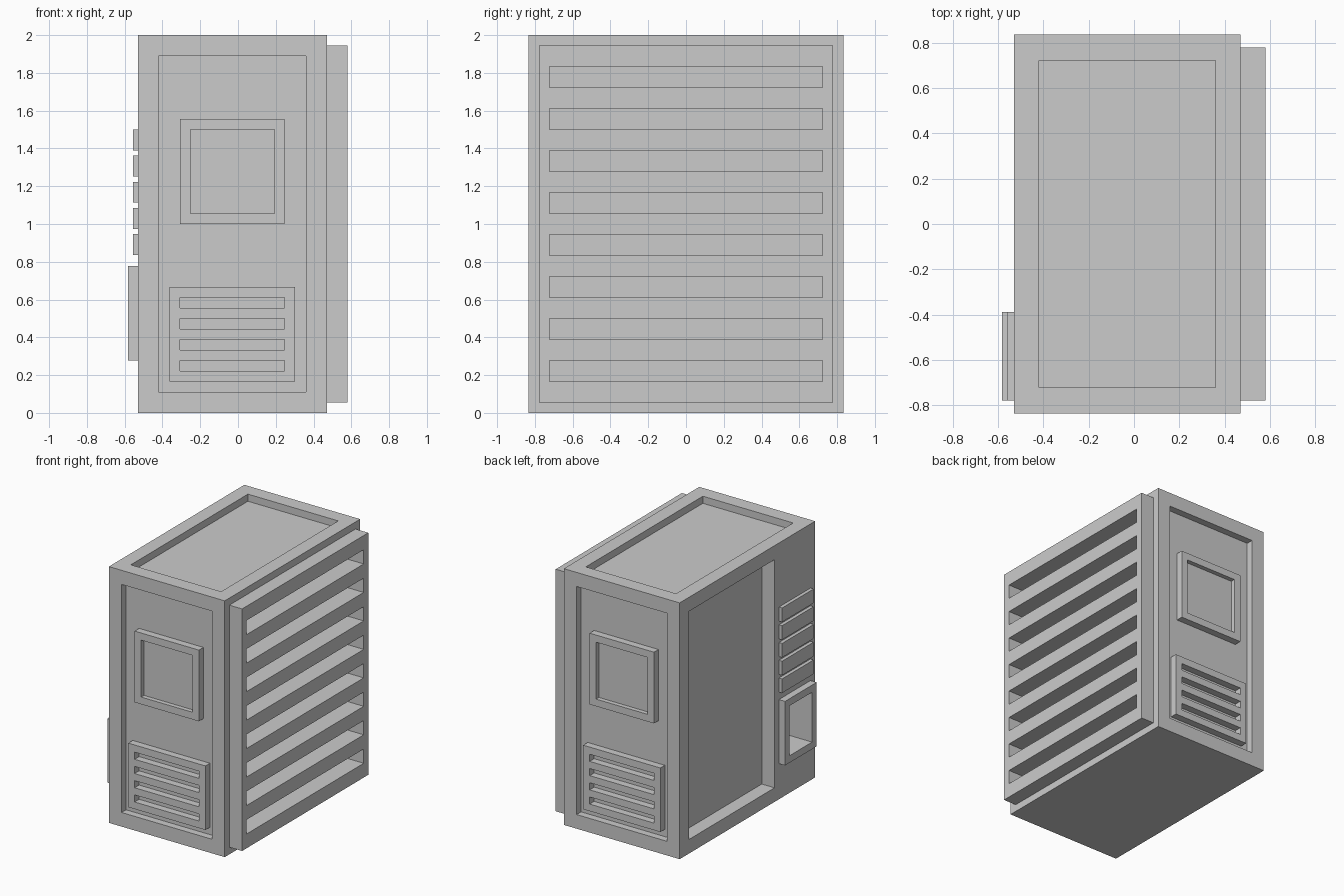
import bpy
import bmesh
from mathutils import Matrix, Vector

if "Cube" in bpy.data.objects:
    bpy.data.objects.remove(bpy.data.objects["Cube"])


def box_mesh(bm, xr, yr, zr):
    lo = Vector((min(xr), min(yr), min(zr)))
    hi = Vector((max(xr), max(yr), max(zr)))
    m = Matrix.Translation((lo + hi) / 2) @ Matrix.Diagonal((*(hi - lo), 1))
    bmesh.ops.create_cube(bm, size=1, matrix=m)


def boxes(name, ranges):
    bm = bmesh.new()
    for r in ranges:
        box_mesh(bm, *r)
    me = bpy.data.meshes.new(name)
    bm.to_mesh(me)
    bm.free()
    ob = bpy.data.objects.new(name, me)
    bpy.context.collection.objects.link(ob)
    return ob


def cut(target, ranges):
    cutter = boxes("cutter", ranges)
    cutter.hide_render = True
    mod = target.modifiers.new("cut", 'BOOLEAN')
    mod.operation = 'DIFFERENCE'
    mod.solver = 'EXACT'
    mod.object = cutter
    bpy.context.view_layer.objects.active = target
    bpy.ops.object.modifier_apply(modifier=mod.name)
    bpy.data.objects.remove(cutter)


Y = 0.835          # half depth of the cabinet
U = 1 / 18         # design module
slots = [(0.167 + i * 4 * U, 0.278 + i * 4 * U) for i in range(8) if i < 8]
slots = [(a, b) for a, b in slots]

# Main cabinet with sunken top, front, back, left side and side grille pockets
cabinet = boxes("cabinet", [((-0.53, 0.47), (-Y, Y), (0, 2))])
cuts = [((-0.42, 0.36), (-0.722, 0.722), (2 - U, 2.1))]
cuts += [((-0.42, 0.36), (s * (Y - U), s * 1.0), (0.11, 1.89)) for s in (-1, 1)]
cuts += [((-0.7, -0.42), (-0.335, 0.722), (0.11, 1.89)),
         ((-0.7, -0.36), (-0.722, -0.445), (0.333, 0.722))]
cuts += [((0.415, 0.6), (-0.722, 0.722), z) for z in slots]
cut(cabinet, cuts)

# Louvred panel on the right side
panel = boxes("side_grille", [((0.47, 0.58), (-0.778, 0.778), (U, 2 - U))])
cut(panel, [((0.4, 0.7), (-0.722, 0.722), z) for z in slots])

# Window and vent on the front and back
for s, end in ((-1, "front"), (1, "back")):
    yr = (s * (Y - U), s * Y)
    window = boxes(end + "_window", [((-0.308, 0.247), yr, (1.0, 1.556))])
    cut(window, [((-0.252, 0.192), (s * (Y - 0.035), s * 1.0), (1.056, 1.5))])
    vent = boxes(end + "_vent", [((-0.363, 0.303), yr, (0.167, 0.667))])
    cut(vent, [((-0.308, 0.247), (s * 0.7, s * 1.0),
                (0.222 + i * 2 * U, 0.222 + (i * 2 + 1) * U)) for i in range(4)])

# Collection tray frame on the left side
frame = boxes("tray_frame", [((-0.583, -0.53), (-0.778, -0.389), (0.278, 0.778))])
cut(frame, [((-0.7, -0.4), (-0.722, -0.445), (0.333, 0.722))])

# Column of selector bars above the tray
for i in range(5):
    z = 0.836 + i * 0.1385
    boxes("selector_bar", [((-0.557, -0.53), (-0.778, -0.389), (z, z + 0.11))])
